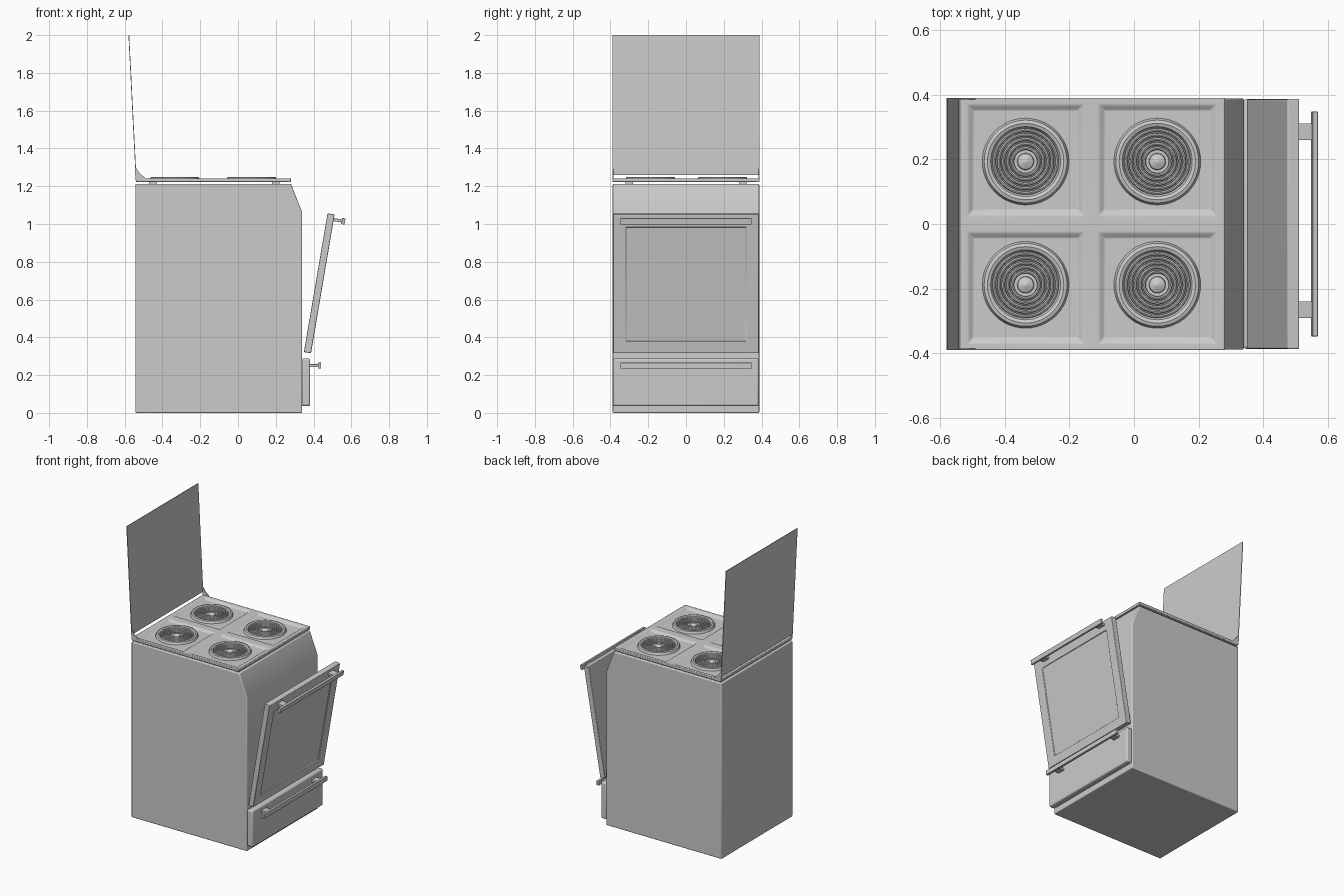
import bpy, bmesh, math
from mathutils import Matrix, Vector

cube = bpy.data.objects.get("Cube")
if cube:
    bpy.data.objects.remove(cube, do_unlink=True)

enamel = bpy.data.materials.new("grey_enamel")
enamel.use_nodes = True
COLOUR = (0.6, 0.6, 0.6, 1)
enamel.diffuse_color = COLOUR
enamel.node_tree.nodes["Principled BSDF"].inputs["Base Color"].default_value = COLOUR


def finish(name, bm, bevel=0, matrix=None, segments=3):
    bmesh.ops.recalc_face_normals(bm, faces=bm.faces)
    mesh = bpy.data.meshes.new(name)
    bm.to_mesh(mesh)
    bm.free()
    mesh.materials.append(enamel)
    ob = bpy.data.objects.new(name, mesh)
    bpy.context.collection.objects.link(ob)
    if matrix:
        ob.matrix_world = matrix
    if bevel:
        mod = ob.modifiers.new("rounded_edges", 'BEVEL')
        mod.width, mod.segments = bevel, segments
        mod.limit_method, mod.angle_limit = 'ANGLE', math.radians(25)
    bpy.ops.object.select_all(action='DESELECT')
    ob.select_set(True)
    bpy.context.view_layer.objects.active = ob
    bpy.ops.object.shade_smooth_by_angle(angle=math.radians(35))
    return ob


def box_bm(lo, hi):
    lo, hi = Vector(lo), Vector(hi)
    bm = bmesh.new()
    m = Matrix.Translation((lo + hi) / 2) @ Matrix.Diagonal((*(hi - lo), 1))
    bmesh.ops.create_cube(bm, size=1, matrix=m)
    return bm


def box(name, lo, hi, bevel=0, matrix=None):
    return finish(name, box_bm(lo, hi), bevel, matrix)


def extrude_profile(name, points, y0, y1, bevel=0):
    """Side outline in x, z swept from y0 to y1."""
    bm = bmesh.new()
    face = bm.faces.new([bm.verts.new((x, y0, z)) for x, z in points])
    ext = bmesh.ops.extrude_face_region(bm, geom=[face])["geom"]
    verts = [g for g in ext if isinstance(g, bmesh.types.BMVert)]
    bmesh.ops.translate(bm, verts=verts, vec=(0, y1 - y0, 0))
    return finish(name, bm, bevel)


def lathe(name, points, centre, steps=48):
    """Revolve a radius, height profile about a vertical axis."""
    bm = bmesh.new()
    verts = [bm.verts.new((r, 0, z)) for r, z in points]
    edges = [bm.edges.new(pair) for pair in zip(verts, verts[1:])]
    bmesh.ops.spin(bm, geom=verts + edges, cent=(0, 0, 0), axis=(0, 0, 1),
                   angle=math.tau, steps=steps)
    bmesh.ops.remove_doubles(bm, verts=bm.verts, dist=1e-5)
    return finish(name, bm, matrix=Matrix.Translation(centre))


def handle(name, x, z, matrix=None):
    """Flat bar on two stand-offs, projecting along x."""
    box(name + "_bar", (x + 0.043, -0.347, z - 0.016), (x + 0.06, 0.347, z + 0.016), 0.002, matrix)
    for side, y in (("left", 0.285), ("right", -0.265)):
        box(f"{name}_standoff_{side}", (x - 0.003, y - 0.026, z - 0.008),
            (x + 0.045, y + 0.026, z + 0.008), 0.002, matrix)


# Cabinet with a sloped control edge
extrude_profile("cabinet", [(-0.543, 0), (0.34, 0), (0.34, 1.06), (0.28, 1.213), (-0.543, 1.213)],
                -0.388, 0.388, 0.006)

# Cooktop plate with four pressed wells
xs = (-0.54, -0.515, -0.155, -0.11, 0.255, 0.28)
ys = (-0.39, -0.37, -0.025, 0.025, 0.37, 0.39)
bm = bmesh.new()
grid = [[bm.verts.new((x, y, 1.242)) for y in ys] for x in xs]
faces = {(i, j): bm.faces.new((grid[i][j], grid[i + 1][j], grid[i + 1][j + 1], grid[i][j + 1]))
         for i in range(5) for j in range(5)}
wells = [faces[i, j] for i in (1, 3) for j in (1, 3)]
rim = [e for e in bm.edges if e.is_boundary]
skirt = bmesh.ops.extrude_edge_only(bm, edges=rim)["geom"]
low = [g for g in skirt if isinstance(g, bmesh.types.BMVert)]
bmesh.ops.translate(bm, verts=low, vec=(0, 0, -0.02))
bmesh.ops.holes_fill(bm, edges=[e for e in bm.edges if e.is_boundary], sides=0)
bmesh.ops.recalc_face_normals(bm, faces=bm.faces)
bmesh.ops.inset_individual(bm, faces=wells, thickness=0.008, depth=-0.003)
bmesh.ops.inset_individual(bm, faces=wells, thickness=0.018, depth=-0.009)
finish("cooktop", bm, 0.003, segments=2)
for x in (-0.45, 0.2):
    for y in (-0.3, 0.3):
        box("cooktop_spacer", (x - 0.02, y - 0.02, 1.21), (x + 0.02, y + 0.02, 1.224))

# Burners: drip pan, coil rings and a centre cap
pan = [(0, 1.231), (0.1, 1.231), (0.108, 1.246), (0.118, 1.25), (0.128, 1.247), (0.134, 1.232)]
for x in (-0.335, 0.072):
    for y in (-0.188, 0.193):
        lathe("burner_pan", pan, (x, y, 0))
        for k in range(5):
            r = 0.041 + 0.014 * k
            ring = [(r + 0.0055 * math.cos(a), 1.24 + 0.0055 * math.sin(a))
                    for a in (math.tau * s / 8 for s in range(9))]
            lathe("burner_coil", ring, (x, y, 0))
        lathe("burner_cap", [(0, 1.248), (0.006, 1.246), (0.024, 1.238), (0.026, 1.231)], (x, y, 0))

# Raised lid sheet with its two hinge brackets
extrude_profile("lid", [(-0.541, 1.26), (-0.545, 1.26), (-0.5445, 1.3), (-0.58, 2.0),
                        (-0.576, 2.0), (-0.5405, 1.3)], -0.39, 0.39)
for side, y in (("left", 0.387), ("right", -0.387)):
    extrude_profile("lid_hinge_" + side, [(-0.542, 1.3), (-0.542, 1.23), (-0.475, 1.23), (-0.52, 1.268)],
                    y - 0.003, y + 0.003)

# Oven door, tilted open, with a recessed window
tilt = Matrix.Translation((0.349, 0, 0.322)) @ Matrix.Rotation(math.radians(9.65), 4, 'Y')
bm = box_bm((0, -0.386, 0), (0.038, 0.386, 0.745))
bm.faces.ensure_lookup_table()
front = [f for f in bm.faces if f.normal.x > 0.9]
bmesh.ops.inset_region(bm, faces=front, thickness=0.096)
for v in front[0].verts:
    v.co.z = 0.063 if v.co.z < 0.4 else 0.677
bmesh.ops.inset_region(bm, faces=front, thickness=0.001, depth=-0.008)
door = finish("oven_door", bm, 0.01, tilt)
handle("door_handle", 0.038, 0.718, tilt)

# Storage drawer
box("drawer", (0.338, -0.386, 0.036), (0.382, 0.386, 0.288), 0.01)
handle("drawer_handle", 0.38, 0.25)
